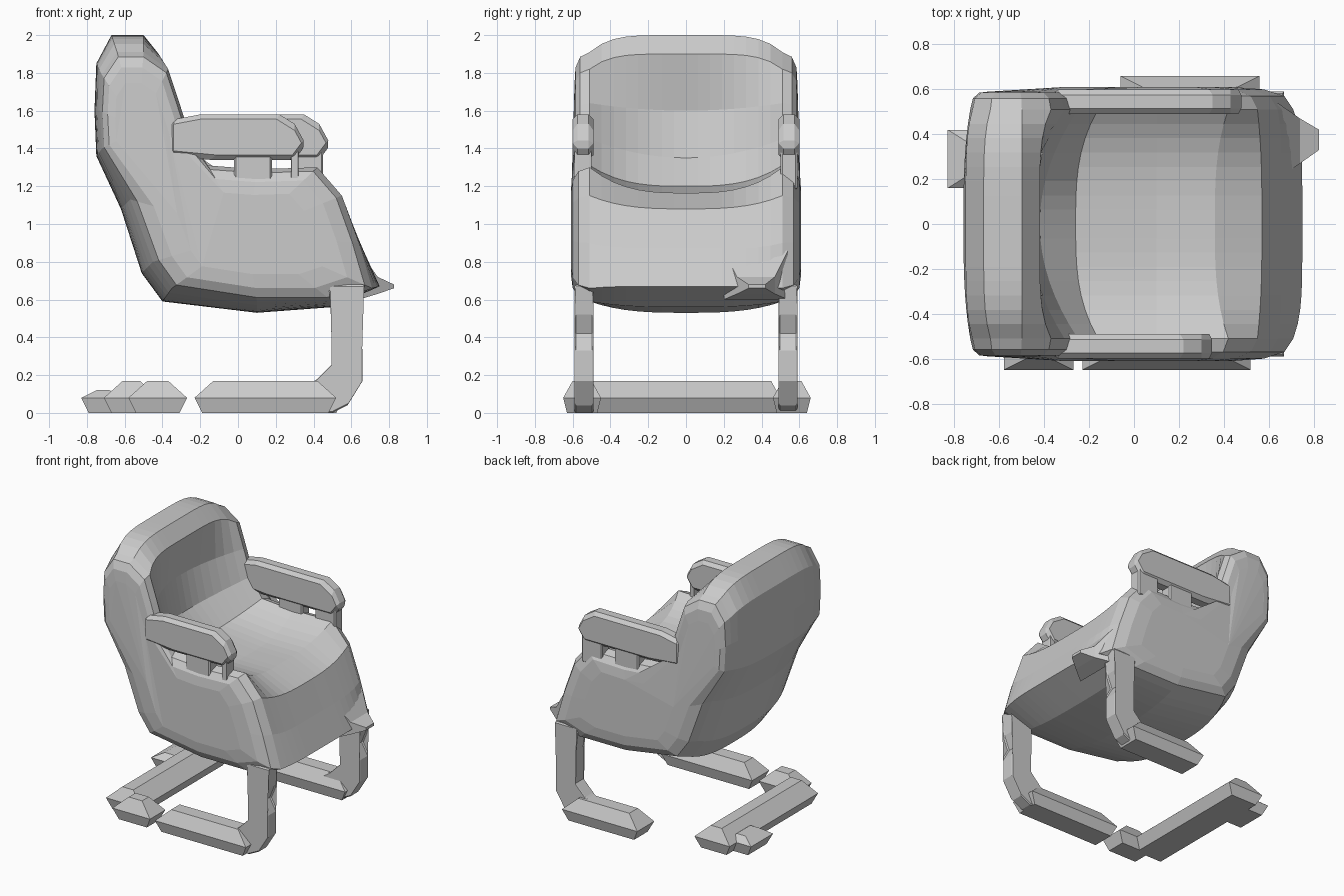
import bpy, bmesh

if "Cube" in bpy.data.objects:
    bpy.data.objects.remove(bpy.data.objects["Cube"])


def finish(bm, name):
    bmesh.ops.recalc_face_normals(bm, faces=bm.faces)
    mesh = bpy.data.meshes.new(name)
    bm.to_mesh(mesh)
    bm.free()
    obj = bpy.data.objects.new(name, mesh)
    bpy.context.collection.objects.link(obj)
    return obj


def loft(name, rings):
    """Skin closed rings of 3D points and cap both ends."""
    bm = bmesh.new()
    vs = [[bm.verts.new(p) for p in ring] for ring in rings]
    n = len(rings[0])
    for a, b in zip(vs, vs[1:]):
        for i in range(n):
            j = (i + 1) % n
            bm.faces.new((a[i], a[j], b[j], b[i]))
    caps = [bm.faces.new(vs[0]), bm.faces.new(vs[-1])]
    bmesh.ops.triangulate(bm, faces=caps)
    return finish(bm, name)


def panel(name, outline, y0, y1, bevel):
    """Extrude an x-z outline across y with chamfered edges."""
    obj = loft(name, [[(x, y, z) for x, z in outline] for y in (y0, y1)])
    mod = obj.modifiers.new("chamfer", 'BEVEL')
    mod.width, mod.segments = bevel, 1
    mod.limit_method, mod.angle_limit = 'ANGLE', 0.9
    return obj


def runner(name, x0, x1, y0, y1, h=0.17, slope=0.1):
    """Low floor bar: upright lower half, sloping upper half."""
    def ring(dx, dy, z):
        return [(x0 + dx, y0 + dy, z), (x1 - dx, y0 + dy, z),
                (x1 - dx, y1 - dy, z), (x0 + dx, y1 - dy, z)]
    return loft(name, [ring(0.04, 0.02, 0), ring(0, 0, 0.08), ring(slope, 0.05, h)])


# Padded shell: centre profile (dished) blended to the raised edge profile
centre = [(-.40, .59), (-.51, .74), (-.62, 1.08), (-.75, 1.36), (-.76, 1.6), (-.75, 1.85),
          (-.67, 2.0), (-.5, 2.0), (-.42, 1.9), (-.47, 1.6), (-.42, 1.35), (-.26, 1.2),
          (.1, 1.165), (.36, 1.165), (.57, 1.08), (.66, .87), (.75, .67), (.5, .56), (.1, .53)]
edge = [(-.35, .66), (-.45, .8), (-.57, 1.13), (-.72, 1.4), (-.73, 1.6), (-.72, 1.79),
        (-.64, 1.91), (-.5, 1.91), (-.37, 1.82), (-.31, 1.64), (-.25, 1.45), (-.16, 1.31),
        (.1, 1.29), (.42, 1.3), (.55, 1.15), (.64, .9), (.71, .66), (.5, .59), (.1, .59)]
rings = []
for i in range(-8, 9):
    t = i / 8
    ring = []
    for k, ((a, b), (c, d)) in enumerate(zip(centre, edge)):
        power = 2 if k in (9, 10) else 5 if b > 1.8 or a > .6 else 3
        w = abs(t) ** power
        ring.append((a + (c - a) * w, t * .51, b + (d - b) * w))
    rings.append(ring)


def side_ring(s, y_low, y_high, scale):
    """Rounded-over side, pulled in around the backrest or the seat."""
    ring = []
    for x, z in edge:
        high = z > 1.35 and x < -.2
        cx, cz = (-.53, 1.5) if high else (.05, .95)
        ring.append((cx + (x - cx) * scale, s * (y_high if high else y_low),
                     cz + (z - cz) * scale))
    return ring


for y_low, y_high, scale in ((.57, .56, .94), (.6, .585, .8), (.61, .59, .6)):
    rings.insert(0, side_ring(-1, y_low, y_high, scale))
    rings.append(side_ring(1, y_low, y_high, scale))
loft("seat_and_backrest", rings)

# Arms (the left one reaches further forward) and legs
leg = [(.48, .68), (.5, .5), (.5, .26), (.42, .18), (.3, .1), (.3, 0), (.5, 0), (.58, .04),
       (.66, .17), (.66, .33), (.61, .42), (.65, .52), (.67, .68)]
for side, s, tip in (("right", -1, .36), ("left", 1, .49)):
    arm = [(-.36, 1.36), (-.36, 1.55), (-.2, 1.58), (tip - .14, 1.58), (tip - .06, 1.53),
           (tip, 1.42), (tip - .06, 1.34), (-.15, 1.34)]
    panel(f"armrest_{side}", arm, s * .49, s * .6, .025)
    for k, (a, b) in enumerate([(-.02, .18), (.28, tip - .04)]):
        panel(f"arm_post_{side}_{k + 1}", [(a, 1.18), (a, 1.4), (b, 1.4), (b, 1.18)],
              s * .5, s * .59, .01)
    panel(f"front_leg_{side}", leg, s * .49, s * .59, .012)

# Small padded nose on the front lower edge
loft("front_edge_nose", [[(.64, .2, .86), (.64, .54, .86), (.64, .54, .6), (.64, .2, .6)],
                         [(.74, .27, .72), (.74, .47, .72), (.74, .47, .63), (.74, .27, .63)],
                         [(.825, .33, .68), (.825, .42, .68), (.825, .42, .66), (.825, .33, .66)]])

# Floor runners
runner("floor_runner_right", -.23, .52, -.65, -.45)
runner("floor_runner_left", -.06, .56, .46, .66)
runner("rear_crossbar", -.71, -.42, -.54, .5)
runner("rear_bar_bump", -.83, -.6, .16, .42, .12, .08)
runner("rear_corner_foot", -.58, -.27, -.65, -.47)
